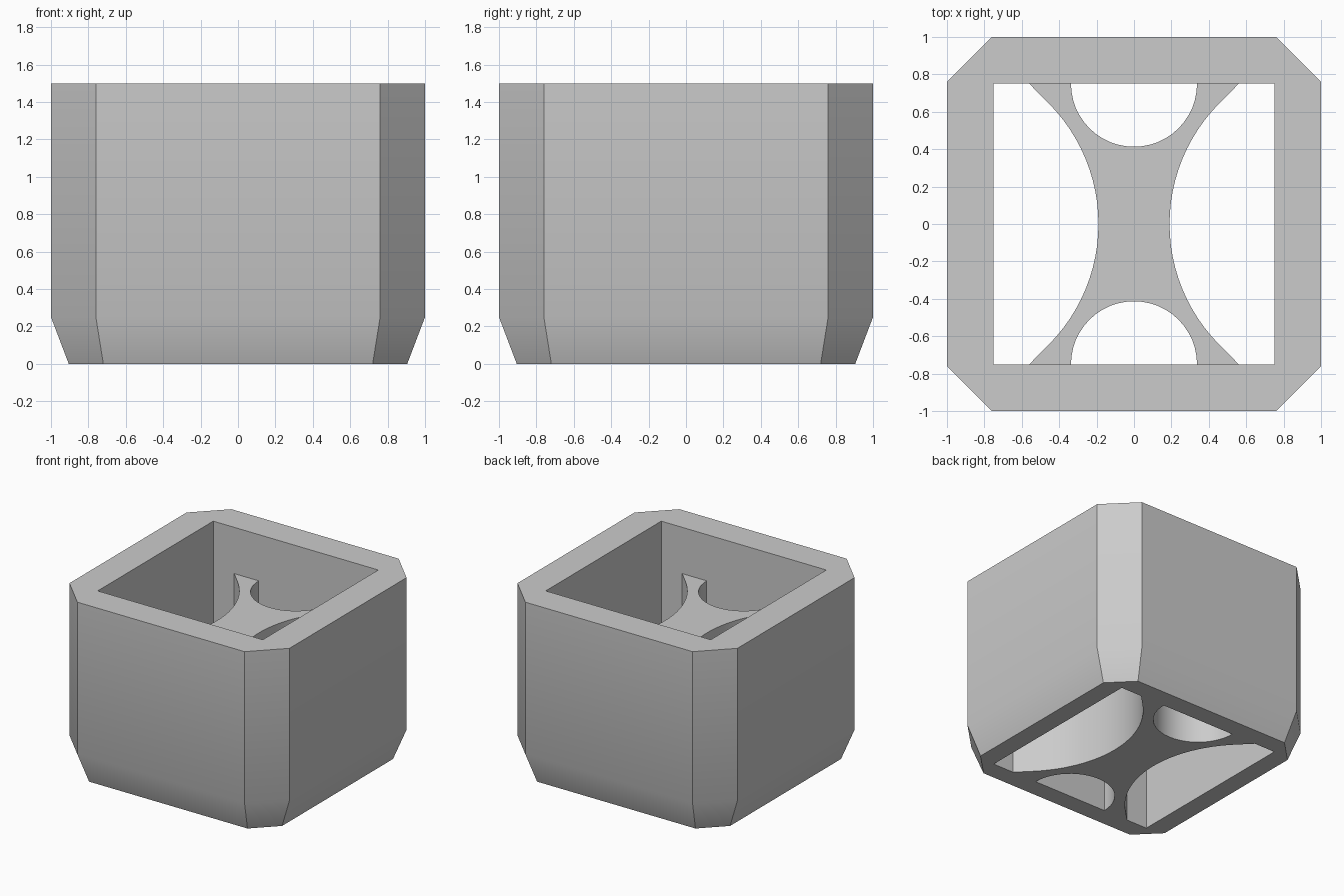
import bpy, bmesh
from math import sin, cos, pi, radians

cube = bpy.data.objects.get("Cube")
if cube:
    bpy.data.objects.remove(cube, do_unlink=True)

HEIGHT, BEVEL_Z, WEB_TOP, INNER = 1.5, 0.25, 1.12, 0.75

grey = bpy.data.materials.new("light grey")
grey.use_nodes = True
grey.diffuse_color = (0.6, 0.6, 0.6, 1)
grey.node_tree.nodes["Principled BSDF"].inputs["Base Color"].default_value = (0.6, 0.6, 0.6, 1)


def finish(bm, name):
    bmesh.ops.recalc_face_normals(bm, faces=bm.faces[:])
    mesh = bpy.data.meshes.new(name)
    bm.to_mesh(mesh)
    bm.free()
    mesh.materials.append(grey)
    obj = bpy.data.objects.new(name, mesh)
    bpy.context.collection.objects.link(obj)
    bpy.ops.object.select_all(action='DESELECT')
    obj.select_set(True)
    bpy.context.view_layer.objects.active = obj
    bpy.ops.object.shade_smooth_by_angle(angle=radians(30))


def loop(bm, points, z):
    return [bm.verts.new((x, y, z)) for x, y in points]


def bridge(bm, low, high):
    n = len(low)
    for i in range(n):
        j = (i + 1) % n
        bm.faces.new((low[i], low[j], high[j], high[i]))


def octagon(half, flat):
    # Two points at each corner, counter-clockwise
    return [(half, -flat), (half, flat), (flat, half), (-flat, half),
            (-half, flat), (-half, -flat), (-flat, -half), (flat, -half)]


def rim(bm, outer, inner):
    # Flat ring between the octagon and the square opening
    for k in range(4):
        a, b, c = outer[2 * k], outer[2 * k + 1], outer[(2 * k + 2) % 8]
        p, q = inner[k], inner[(k + 1) % 4]
        bm.faces.new((a, b, q, p))
        bm.faces.new((b, c, q))


# Square sleeve with cut corners and a tapered foot
bm = bmesh.new()
foot = loop(bm, octagon(0.905, 0.72), 0)
waist = loop(bm, octagon(1, 0.76), BEVEL_Z)
top = loop(bm, octagon(1, 0.76), HEIGHT)
square = [(INNER, -INNER), (INNER, INNER), (-INNER, INNER), (-INNER, -INNER)]
inner_low, inner_high = loop(bm, square, 0), loop(bm, square, HEIGHT)
bridge(bm, foot, waist)
bridge(bm, waist, top)
bridge(bm, inner_low, inner_high)
rim(bm, foot, inner_low)
rim(bm, top, inner_high)
finish(bm, "outer_sleeve")

# Waisted web inside, with a round notch at each end
R, WAIST, NOTCH, STEPS = 0.915, 0.19, 0.337, 24
side = [(0.56, -INNER)]
for i in range(STEPS + 1):
    a = -pi / 4 + pi / 2 * i / STEPS
    side.append((WAIST + R * (1 - cos(a)), R * sin(a)))
side.append((0.56, INNER))
notch = [(NOTCH * cos(pi * i / STEPS), INNER - NOTCH * sin(pi * i / STEPS))
         for i in range(STEPS + 1)]
half = side + notch
outline = half + [(-x, -y) for x, y in half]

bm = bmesh.new()
low, high = loop(bm, outline, 0), loop(bm, outline, WEB_TOP)
bridge(bm, low, high)
bm.faces.new(low)
bm.faces.new(high)
finish(bm, "inner_web")
